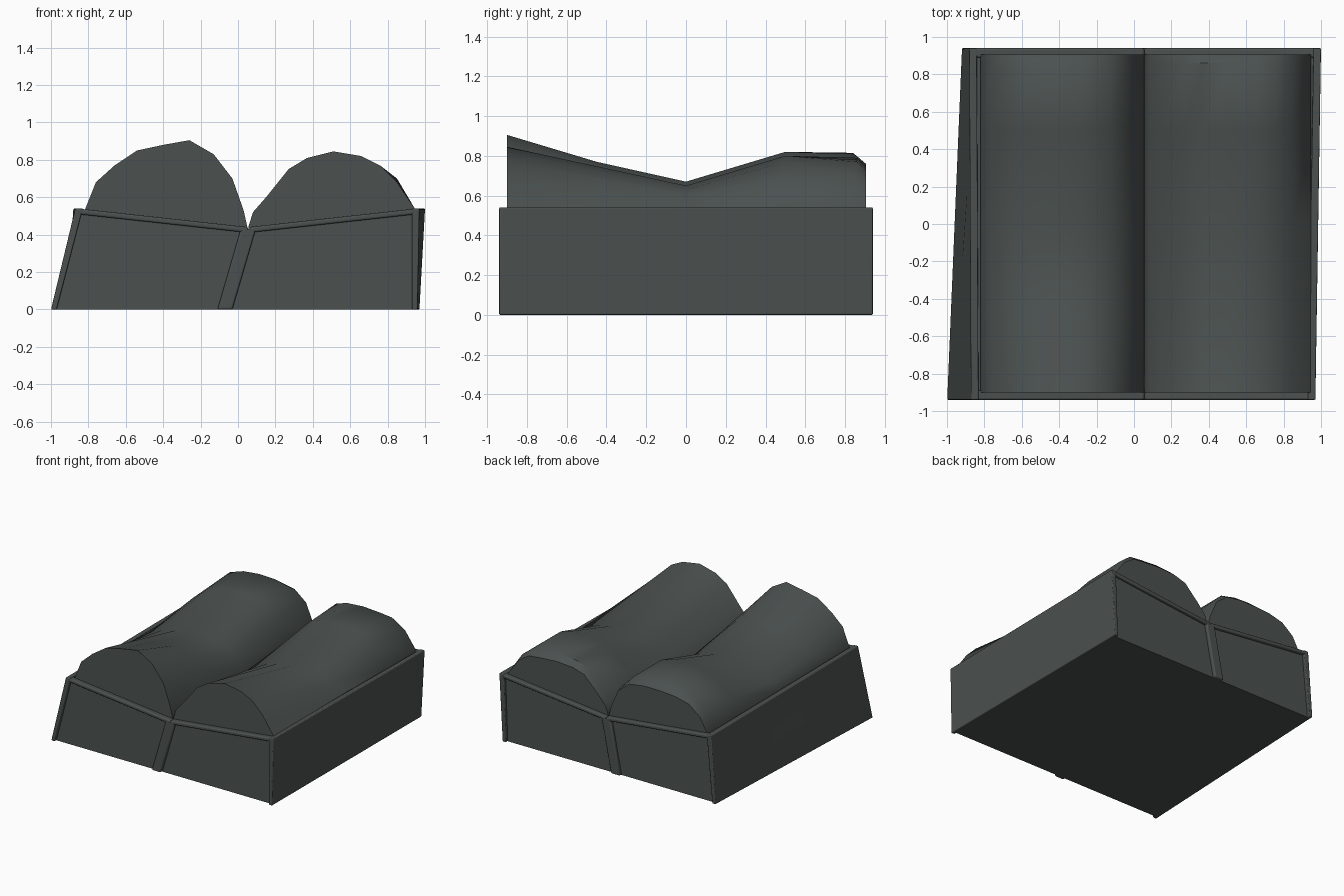
import bpy, bmesh
from mathutils import Vector

if "Cube" in bpy.data.objects:
    bpy.data.objects.remove(bpy.data.objects["Cube"])

mat = bpy.data.materials.new("dark slate grey")
mat.diffuse_color = (0.07, 0.083, 0.08, 1)
mat.use_nodes = True
mat.node_tree.nodes["Principled BSDF"].inputs["Base Color"].default_value = mat.diffuse_color


def loft(name, rings, bevel=0.0, angle=40):
    """Join closed rings of points into a capped solid."""
    bm = bmesh.new()
    vs = [[bm.verts.new(p) for p in r] for r in rings]
    n = len(rings[0])
    for a, b in zip(vs, vs[1:]):
        for i in range(n):
            j = (i + 1) % n
            bm.faces.new((a[i], a[j], b[j], b[i]))
    bm.faces.new(vs[0][::-1])
    bm.faces.new(vs[-1])
    bmesh.ops.recalc_face_normals(bm, faces=bm.faces[:])
    me = bpy.data.meshes.new(name)
    bm.to_mesh(me)
    bm.free()
    ob = bpy.data.objects.new(name, me)
    bpy.context.collection.objects.link(ob)
    me.materials.append(mat)
    if bevel:
        m = ob.modifiers.new("bevel", 'BEVEL')
        m.width = bevel
        m.segments = 3
    bpy.ops.object.select_all(action='DESELECT')
    ob.select_set(True)
    bpy.context.view_layer.objects.active = ob
    bpy.ops.object.shade_smooth_by_angle(angle=angle * 3.14159 / 180)
    return ob


def at(front, back, y):
    return front + (back - front) * (y + 0.94) / 1.88


# outline x at depth y: bottom left, bottom right, top left, top right
def corners(y):
    return at(-1, -.92, y), at(.96, .97, y), at(-.87, -.88, y), at(.97, 1.0, y)


# leaning box with a shallow valley along the top
def body_ring(y):
    bl, br, tl, tr = corners(y)
    return [(bl + .01, y, 0), (br - .01, y, 0), (tr - .02, y, .52),
            (.05, y, .43), (tl + .02, y, .52)]


loft("box_body", [body_ring(-.915), body_ring(.915)])

# side boards, standing proud of the recessed end panels
for side, k in (("left", 1), ("right", -1)):
    rings = []
    for y in (-.94, .94):
        bl, br, tl, tr = corners(y)
        b, t = (bl, tl) if k == 1 else (br, tr)
        rings.append([(b, y, 0), (b + .03 * k, y, 0), (t + .04 * k, y, .54), (t, y, .54)])
    loft(side + "_board", rings, 0.006)


# rounded trim strips on both ends
def strip(name, a, b, half, y):
    inner = .89 if y > 0 else -.89
    w = Vector(half)
    rings = []
    for p in (Vector((a[0], 0, a[1])), Vector((b[0], 0, b[1]))):
        q, r = p - w, p + w
        rings.append([(q.x, y, q.z), (r.x, y, r.z), (r.x, inner, r.z), (q.x, inner, q.z)])
    loft(name, rings, 0.01)


for end, y, foot in (("front", -.94, -.07), ("back", .94, -.03)):
    bl, br, tl, tr = corners(y)
    strip(end + "_divider", (foot, 0), (.055, .43), (.04, 0, 0), y)
    strip(end + "_top_trim_left", (tl + .01, .525), (.055, .425), (0, 0, .015), y)
    strip(end + "_top_trim_right", (.055, .425), (tr - .01, .525), (0, 0, .015), y)

# sagging mounds: cross-section heights at several depths
left_x = [-.82, -.76, -.66, -.54, -.4, -.26, -.13, -.03, .03, .05]
left = {
    -.90: [.53, .68, .77, .85, .88, .905, .83, .70, .53, .44],
    -.45: [.53, .62, .69, .75, .77, .77, .73, .64, .51, .44],
    .00: [.53, .58, .62, .65, .67, .67, .64, .57, .49, .44],
    .50: [.53, .65, .73, .79, .82, .82, .78, .68, .53, .44],
    .84: [.53, .67, .76, .80, .815, .81, .78, .68, .53, .44],
    .905: [.53, .64, .72, .75, .76, .76, .74, .66, .52, .44],
}
right_x = [.055, .08, .15, .27, .37, .51, .66, .76, .85, .945]
right = {
    -.90: [.44, .52, .60, .75, .81, .845, .82, .77, .68, .54],
    .00: [.44, .49, .54, .60, .63, .65, .65, .63, .60, .54],
    .50: [.44, .52, .60, .73, .78, .80, .80, .77, .69, .54],
    .86: [.44, .52, .60, .75, .78, .79, .78, .77, .70, .54],
    .905: [.44, .51, .59, .71, .74, .75, .74, .73, .67, .54],
}
for name, xs, sections in (("left_mound", left_x, left), ("right_mound", right_x, right)):
    rings = []
    for y, zs in sections.items():
        ring = [(x, y, z) for x, z in zip(xs, zs)]
        ring += [(xs[-1], y, .41), (xs[0], y, .41)]
        rings.append(ring)
    loft(name, rings)
